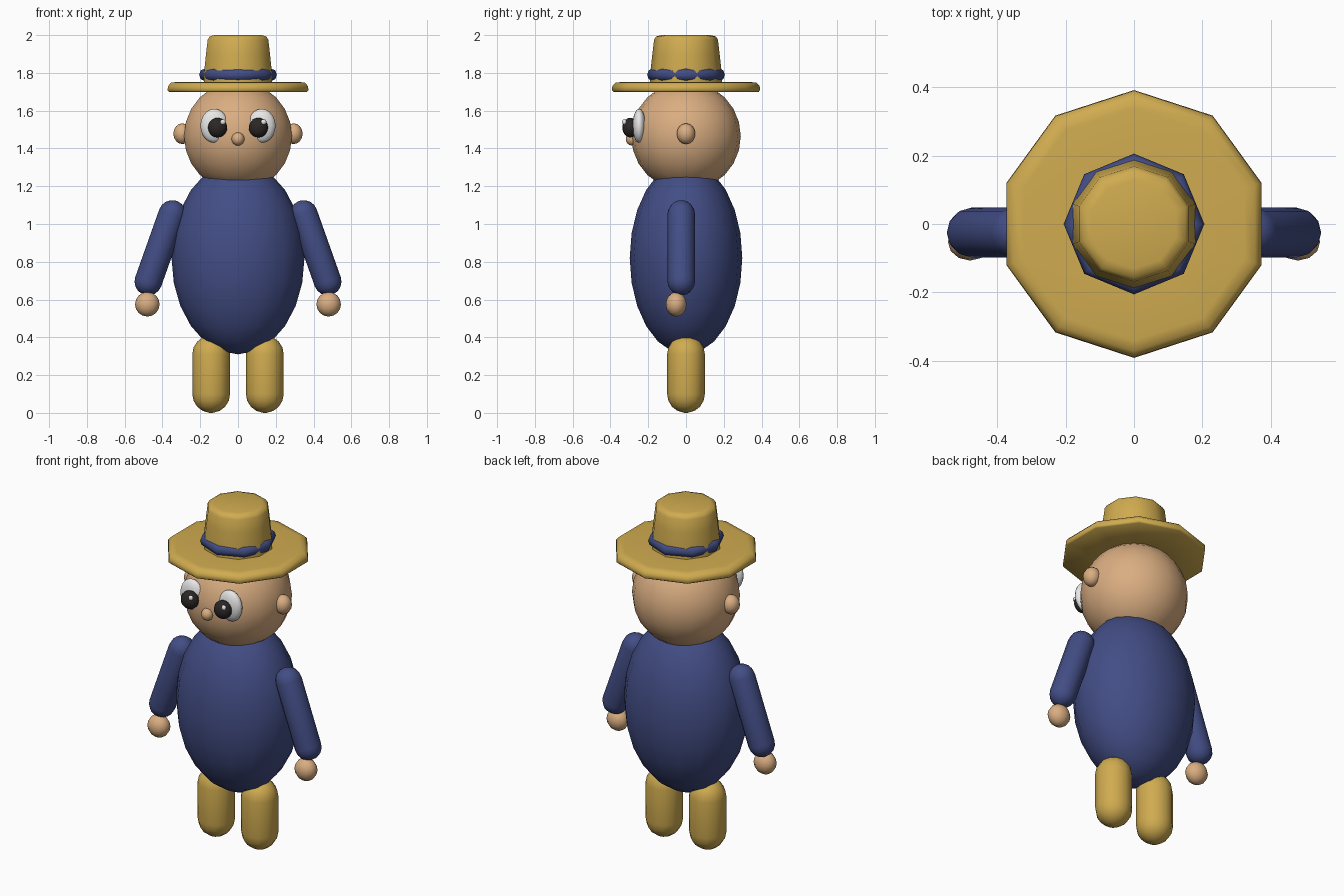
import bpy, bmesh, math
from mathutils import Vector

cube = bpy.data.objects.get("Cube")
if cube:
    bpy.data.objects.remove(cube)


def material(name, rgb):
    m = bpy.data.materials.new(name)
    m.use_nodes = True
    m.diffuse_color = (*rgb, 1)
    m.node_tree.nodes["Principled BSDF"].inputs["Base Color"].default_value = (*rgb, 1)
    return m


SKIN = material("skin", (0.70, 0.42, 0.22))
BLUE = material("blue cloth", (0.055, 0.075, 0.235))
GOLD = material("straw gold", (0.63, 0.41, 0.08))
WHITE = material("eye white", (0.80, 0.80, 0.80))
BLACK = material("pupil black", (0.025, 0.02, 0.02))


def finish(ob, name, mat, angle=60):
    ob.name = name
    ob.data.materials.append(mat)
    bpy.ops.object.select_all(action="DESELECT")
    ob.select_set(True)
    bpy.context.view_layer.objects.active = ob
    bpy.ops.object.shade_smooth_by_angle(angle=math.radians(angle))
    return ob


def ball(name, mat, centre, size, segments=16, rings=10):
    bpy.ops.mesh.primitive_uv_sphere_add(segments=segments, ring_count=rings, location=centre)
    ob = bpy.context.object
    ob.scale = size
    bpy.ops.object.transform_apply(location=False, rotation=False, scale=True)
    return finish(ob, name, mat)


def lathe(name, mat, profile, sides, centre=(0, 0, 0), axis=(0, 0, 1), closed=False):
    """Spin a profile of (radius, height) about the axis; a vertex lies on +y."""
    bm = bmesh.new()
    rings = []
    for r, h in profile:
        turns = [math.pi / 2 + math.tau * i / sides for i in range(sides)]
        rings.append([bm.verts.new((r * math.cos(a), r * math.sin(a), h)) for a in turns])
    pairs = list(zip(rings, rings[1:]))
    if closed:
        pairs.append((rings[-1], rings[0]))
    else:
        bm.faces.new(rings[0])
        bm.faces.new(rings[-1])
    for low, high in pairs:
        for i in range(sides):
            j = (i + 1) % sides
            bm.faces.new((low[i], low[j], high[j], high[i]))
    bmesh.ops.recalc_face_normals(bm, faces=bm.faces)
    mesh = bpy.data.meshes.new(name)
    bm.to_mesh(mesh)
    bm.free()
    ob = bpy.data.objects.new(name, mesh)
    bpy.context.collection.objects.link(ob)
    ob.location = centre
    ob.rotation_euler = Vector(axis).to_track_quat("Z", "Y").to_euler()
    return finish(ob, name, mat)


def capsule(name, mat, start, end, radius, sides=12, steps=4):
    """Round-ended limb between two cap centres."""
    start, end = Vector(start), Vector(end)
    length = (end - start).length
    angles = [math.pi / 2 * (i + 0.25) / (steps + 0.25) for i in range(steps + 1)]
    low = [(radius * math.sin(a), -radius * math.cos(a)) for a in angles]
    high = [(r, length - h) for r, h in reversed(low)]
    return lathe(name, mat, low + high, sides, start, end - start)


# Body and head
ball("body", BLUE, (0, 0, 0.82), (0.352, 0.298, 0.51), 16, 12)
ball("head", SKIN, (0, 0, 1.465), (0.29, 0.29, 0.29), 18, 12)
ball("nose", SKIN, (0, -0.285, 1.45), (0.034, 0.034, 0.035), 12, 8)

# Paired parts
for side, s in (("left", 1), ("right", -1)):
    capsule(side + "_leg", GOLD, (s * 0.142, 0, 0.1), (s * 0.142, 0, 0.31), 0.1)
    capsule(side + "_arm", BLUE, (s * 0.475, -0.025, 0.695), (s * 0.348, -0.025, 1.053), 0.073)
    ball(side + "_hand", SKIN, (s * 0.48, -0.052, 0.575), (0.065, 0.055, 0.065), 12, 8)
    ball(side + "_ear", SKIN, (s * 0.295, 0, 1.478), (0.047, 0.049, 0.055), 12, 8)
    ball(side + "_eye", WHITE, (s * 0.125, -0.248, 1.52), (0.074, 0.035, 0.09))
    ball(side + "_pupil", BLACK, (s * 0.108, -0.295, 1.51), (0.052, 0.042, 0.052), 14, 10)
    ball(side + "_eye_glint", WHITE, (s * 0.108 + 0.028, -0.326, 1.54), (0.015, 0.012, 0.015), 8, 6)

# Hat
lathe("hat_brim", GOLD,
      [(0.2, 1.70), (0.385, 1.70), (0.392, 1.707), (0.39, 1.73), (0.372, 1.748), (0.34, 1.752), (0.18, 1.752)], 10)
lathe("hat_crown", GOLD,
      [(0.19, 1.74), (0.188, 1.81), (0.178, 1.90), (0.169, 1.975), (0.158, 1.993), (0.13, 2.0)], 10)
lathe("hat_band", BLUE,
      [(0.178 + 0.028 * math.cos(t * math.tau / 8), 1.79 + 0.032 * math.sin(t * math.tau / 8)) for t in range(8)],
      8, closed=True)
